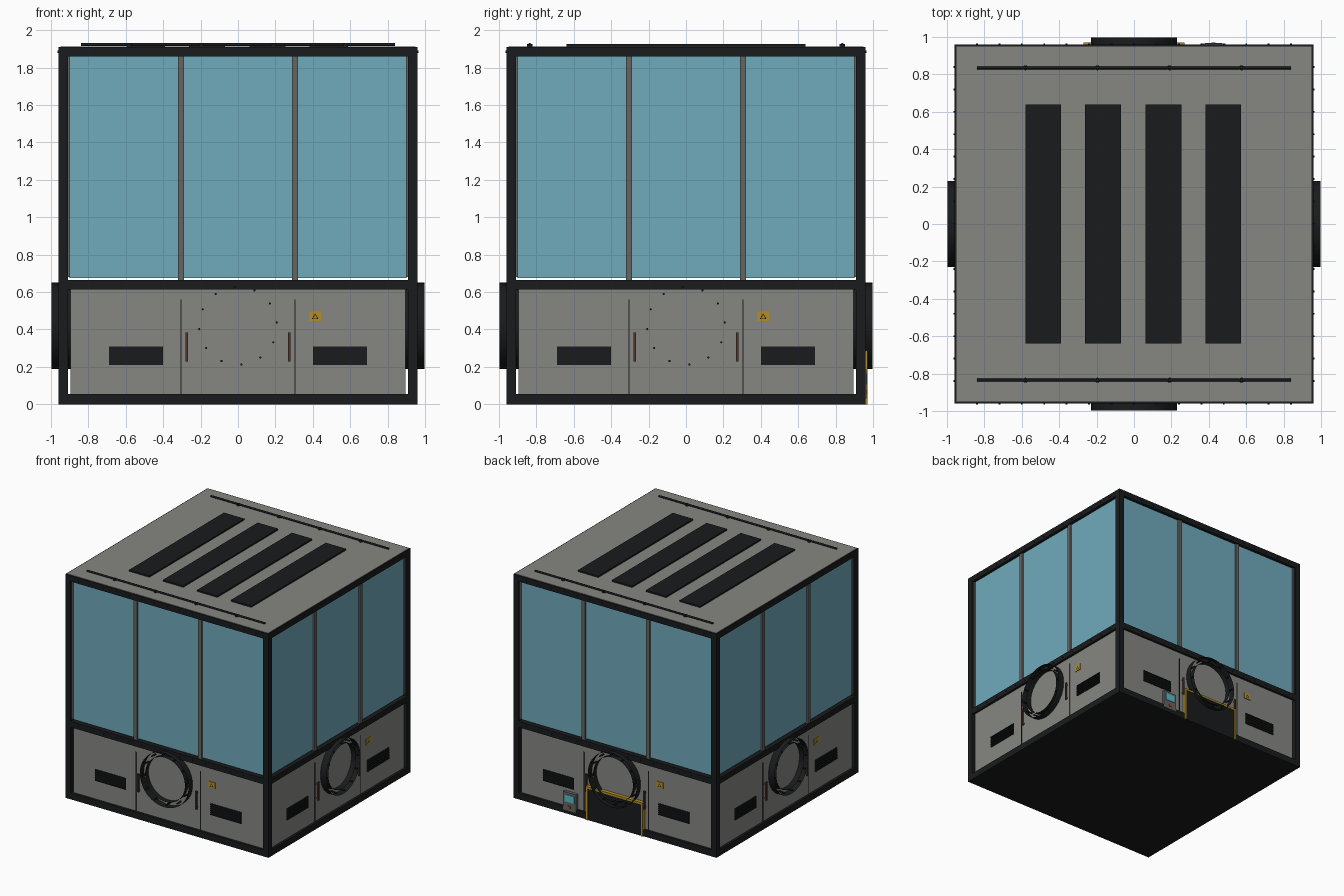
import bpy, bmesh
from math import pi, sin, cos, radians
from mathutils import Matrix, Vector

if "Cube" in bpy.data.objects:
    bpy.data.objects.remove(bpy.data.objects["Cube"])


def material(name, r, g, b):
    m = bpy.data.materials.new(name)
    m.diffuse_color = (r, g, b, 1)
    m.use_nodes = True
    m.node_tree.nodes["Principled BSDF"].inputs["Base Color"].default_value = m.diffuse_color
    return m


BLACK = material("black_metal", 0.010, 0.011, 0.012)
PANEL = material("grey_panel", 0.24, 0.24, 0.225)
STEEL = material("dark_steel", 0.13, 0.13, 0.125)
GLASS = material("blue_glass", 0.16, 0.40, 0.50)
AMBER = material("amber", 0.45, 0.27, 0.02)
RUST = material("handle_brown", 0.09, 0.035, 0.02)
RED = material("button_red", 0.5, 0.05, 0.02)
TEAL = material("screen_teal", 0.1, 0.5, 0.6)


def add_box(bm, x0, x1, y0, y1, z0, z1):
    mat = Matrix.Translation(((x0 + x1) / 2, (y0 + y1) / 2, (z0 + z1) / 2))
    mat = mat @ Matrix.Diagonal((x1 - x0, y1 - y0, z1 - z0, 1))
    bmesh.ops.create_cube(bm, size=1, matrix=mat)


def add_rod(bm, centre, axis, r, length, sides=12, caps=True):
    rot = Vector((0, 0, 1)).rotation_difference(Vector(axis)).to_matrix().to_4x4()
    bmesh.ops.create_cone(bm, cap_ends=caps, segments=sides, radius1=r, radius2=r,
                          depth=length, matrix=Matrix.Translation(centre) @ rot)


def finish(name, bm, mat, turns=(0,), smooth=False):
    """Turn the bmesh into one object per quarter turn around z."""
    me = bpy.data.meshes.new(name)
    if smooth:
        for f in bm.faces:
            f.smooth = len(f.verts) == 4
    bm.to_mesh(me)
    bm.free()
    me.materials.append(mat)
    for k in turns:
        ob = bpy.data.objects.new(f"{name}_{k + 1}" if len(turns) > 1 else name, me)
        ob.rotation_euler.z = k * pi / 2
        bpy.context.collection.objects.link(ob)


def boxes(name, mat, items, turns=(0, 1, 2, 3)):
    """Side parts: (u0, u1, d0, d1, z0, z1), where d is the distance out from the centre."""
    bm = bmesh.new()
    for u0, u1, d0, d1, z0, z1 in items:
        add_box(bm, u0, u1, -d1, -d0, z0, z1)
    finish(name, bm, mat, turns)


BACK = (2,)

# Frame: corner posts and the three rails on each side
boxes("corner_post", BLACK, [(0.91, 0.96, 0.91, 0.96, 0, 1.91)])
boxes("side_rails", BLACK, [(-0.91, 0.91, 0.91, 0.96, a, b)
                            for a, b in ((0, 0.055), (0.615, 0.665), (1.86, 1.91))])

# Lower panels, seams and handles
boxes("lower_panel", PANEL, [(-0.895, 0.895, 0.912, 0.94, 0.05, 0.62)])
boxes("panel_seams", BLACK, [(s * 0.305 - 0.003, s * 0.305 + 0.003, 0.935, 0.942, 0.055, 0.56)
                             for s in (-1, 1)])
boxes("door_handles", RUST,
      [(s * 0.275 - 0.007, s * 0.275 + 0.007, 0.95, 0.96, 0.23, 0.385) for s in (-1, 1)]
      + [(s * 0.275 - 0.005, s * 0.275 + 0.005, 0.935, 0.955, z, z + 0.012)
         for s in (-1, 1) for z in (0.24, 0.363)])

# Louvred vents
vents = []
for u in (-0.545, 0.545):
    vents.append((u - 0.145, u + 0.145, 0.935, 0.943, 0.21, 0.31))
    vents += [(u - 0.143, u + 0.143, 0.943, 0.95, 0.214 + i * 0.0165, 0.223 + i * 0.0165)
              for i in range(6)]
boxes("side_vents", BLACK, vents)

# Warning plate with a triangle outline
boxes("warning_plate", AMBER, [(0.38, 0.445, 0.938, 0.946, 0.445, 0.496)])
bm = bmesh.new()
rings = [[bm.verts.new((0.4125 + r * cos(a), -0.9475, 0.466 + r * sin(a)))
          for a in (pi / 2, pi * 7 / 6, pi * 11 / 6)] for r in (0.021, 0.013)]
for i in range(3):
    j = (i + 1) % 3
    bm.faces.new((rings[0][i], rings[0][j], rings[1][j], rings[1][i]))
finish("warning_triangle", bm, BLACK, (0, 1, 2, 3))

# Open double hoop on each side, with a circle of bolts
bm = bmesh.new()
for r, d0, d1 in ((0.23, 0.89, 0.997), (0.188, 0.90, 0.985)):
    add_rod(bm, (0, -(d0 + d1) / 2, 0.42), (0, 1, 0), r, d1 - d0, 48, False)
finish("round_hoop", bm, BLACK, (0, 1, 2, 3), True)
bm = bmesh.new()
for i in range(12):
    a = radians(5 + 30 * i)
    add_rod(bm, (0.208 * cos(a), -0.966, 0.42 + 0.208 * sin(a)), (0, 1, 0), 0.006, 0.06, 8)
finish("hoop_bolts", bm, BLACK, (0, 1, 2, 3))

# Glazing: three panes a side, with mullions
boxes("window_panes", GLASS, [(c - 0.295, c + 0.295, 0.92, 0.935, 0.675, 1.86)
                              for c in (-0.605, 0, 0.605)])
boxes("window_mullions", STEEL,
      [(s * 0.305 - 0.016, s * 0.305 + 0.016, 0.912, 0.95, 0.665, 1.86) for s in (-1, 1)]
      + [(s * 0.905 - 0.007, s * 0.905 + 0.007, 0.912, 0.945, 0.68, 1.86) for s in (-1, 1)])

# Small bolts along the middle and top rails
bm = bmesh.new()
for i in range(15):
    for z in (0.64, 1.885):
        add_rod(bm, (-0.84 + i * 0.12, -0.961, z), (0, 1, 0), 0.006, 0.008, 6)
finish("rail_bolts", bm, BLACK, (0, 1, 2, 3))

# Floor and roof plates
boxes("floor_plate", BLACK, [(-0.955, 0.955, -0.955, 0.955, 0.0, 0.03)], (0,))
boxes("roof_plate", PANEL, [(-0.95, 0.95, -0.95, 0.95, 1.875, 1.913)], (0,))

# Roof strips
boxes("roof_strips", BLACK, [(c - 0.096, c + 0.096, -0.64, 0.64, 1.905, 1.926)
                             for c in (-0.485, -0.165, 0.157, 0.477)], (0,))

# Roof rails on small feet
bm = bmesh.new()
for y in (-0.835, 0.835):
    add_rod(bm, (0, y, 1.924), (1, 0, 0), 0.008, 1.68, 10)
    for x in (-0.58, -0.195, 0.19, 0.575):
        add_rod(bm, (x, y, 1.917), (0, 0, 1), 0.014, 0.02, 12)
finish("roof_rails", bm, BLACK, smooth=True)

# Rear hatch with amber surround
boxes("rear_hatch", BLACK, [(-0.255, 0.255, 0.93, 0.964, 0.0, 0.27)], BACK)
boxes("rear_hatch_frame", AMBER, [(-0.27, -0.253, 0.935, 0.97, 0, 0.287),
                                  (0.253, 0.27, 0.935, 0.97, 0, 0.287),
                                  (-0.253, 0.253, 0.935, 0.97, 0.27, 0.287)], BACK)

# Rear control box
boxes("control_box", STEEL, [(-0.488, -0.362, 0.935, 0.965, 0.03, 0.185)], BACK)
boxes("control_screen", TEAL, [(-0.47, -0.38, 0.96, 0.969, 0.105, 0.165)], BACK)
boxes("control_button", RED, [(-0.435, -0.415, 0.96, 0.97, 0.055, 0.075)], BACK)
